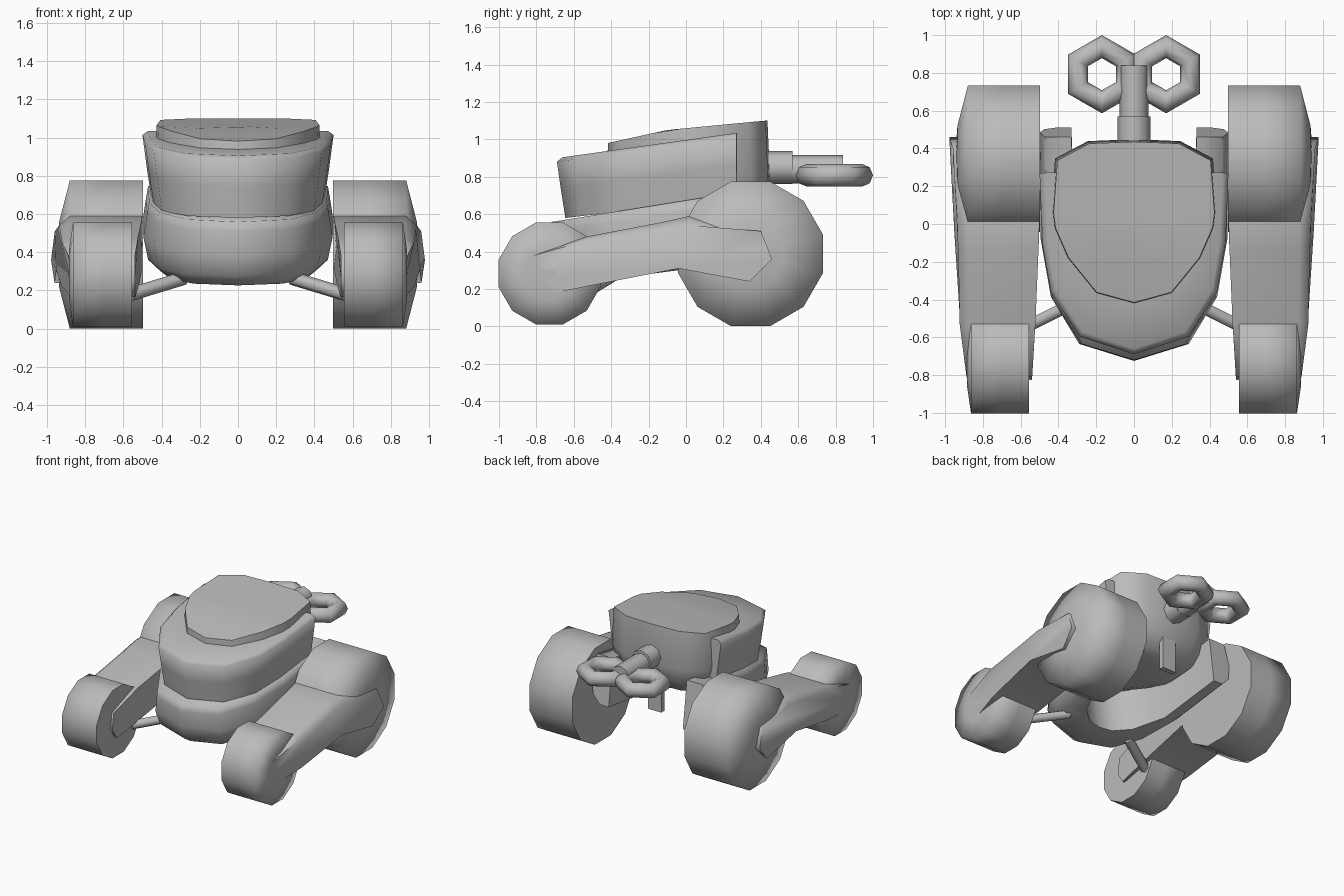
import bpy, bmesh, math
from mathutils import Vector

cube = bpy.data.objects.get("Cube")
if cube:
    bpy.data.objects.remove(cube, do_unlink=True)

grey = bpy.data.materials.new("plain grey")
grey.use_nodes = True
COL = (0.5, 0.5, 0.5, 1.0)
grey.diffuse_color = COL
for node in grey.node_tree.nodes:
    if node.type == 'BSDF_PRINCIPLED':
        node.inputs["Base Color"].default_value = COL


def finish(obj, angle):
    """Material and smooth shading."""
    obj.data.materials.append(grey)
    bpy.ops.object.select_all(action='DESELECT')
    obj.select_set(True)
    bpy.context.view_layer.objects.active = obj
    bpy.ops.object.shade_smooth_by_angle(angle=math.radians(angle))
    return obj


def loft(name, rings, angle=85, closed=True):
    """Join equal-length closed rings with quads and cap both ends."""
    bm = bmesh.new()
    vr = [[bm.verts.new(p) for p in ring] for ring in rings]
    n = len(rings[0])
    for a, b in zip(vr, vr[1:]):
        for i in range(n):
            j = (i + 1) % n
            bm.faces.new((a[i], a[j], b[j], b[i]))
    bm.faces.new(vr[0])
    bm.faces.new(vr[-1])
    bmesh.ops.recalc_face_normals(bm, faces=bm.faces)
    me = bpy.data.meshes.new(name)
    bm.to_mesh(me)
    bm.free()
    obj = bpy.data.objects.new(name, me)
    bpy.context.collection.objects.link(obj)
    return finish(obj, angle)


def interp(x, pts):
    """Piecewise linear lookup."""
    if x <= pts[0][0]:
        return pts[0][1]
    for (x0, y0), (x1, y1) in zip(pts, pts[1:]):
        if x <= x1:
            return y0 + (y1 - y0) * (x - x0) / (x1 - x0)
    return pts[-1][1]


def mirrored(half):
    """Full outline from a +x half that starts on the centre line."""
    return [(-x, y) for x, y in reversed(half[1:])] + list(half)


def horseshoe(name, half, section, bottom, top, shear):
    """Sweep a section (outer offset, inner flag, height) round a U outline."""
    path = [Vector(p) for p in mirrored(half)]
    rings = []
    for i, p in enumerate(path):
        t = path[min(i + 1, len(path) - 1)] - path[max(i - 1, 0)]
        n = Vector((-t.y, t.x)).normalized()
        thick = interp(p.y, [(-0.65, 0.31), (-0.1, 0.17)])
        ring = []
        for off, inner, f in section:
            q = p + n * (thick if inner else off)
            zb, zt = bottom(q.y), top(q.y)
            ring.append((q.x, q.y - shear * f, zb + (zt - zb) * f))
        rings.append(ring)
    return loft(name, rings, 80)


# Upper and lower horseshoe hulls
horseshoe("upper_hull",
          [(0, -0.69), (0.29, -0.595), (0.44, -0.36), (0.485, -0.1), (0.5, 0.27)],
          [(0.045, 0, 0), (0.02, 0, 0.5), (0, 0, 0.94), (0.03, 0, 1), (0, 1, 1), (0, 1, 0)],
          lambda y: 0.58 + 0.12 * (y + 0.64), lambda y: 0.9 + 0.14 * (y + 0.69), 0)
horseshoe("lower_hull",
          [(0, -0.7), (0.29, -0.61), (0.44, -0.36), (0.495, -0.05), (0.5, 0.51)],
          [(0.09, 0, 0), (0.025, 0, 0.17), (0, 0, 0.5), (0.02, 0, 0.85), (0.03, 0, 1),
           (0, 1, 1), (0, 1, 0)],
          lambda y: 0.225 + 0.13 * (y + 0.62), lambda y: 0.56 + 0.16 * (y + 0.66), 0.05)

# Cabin with a sloping lid
half = [(0, -0.42), (0.2, -0.365), (0.35, -0.18), (0.42, -0.02), (0.43, 0.06),
        (0.41, 0.34), (0.24, 0.43), (0, 0.44)]
outline = [(-x, y) for x, y in reversed(half[1:-1])] + half
LID = [(-0.42, 0.98), (-0.1, 1.05), (0.42, 1.1)]
rings = [[(x * s, y * s, z) for x, y in outline]
         for z, s in ((0.54, 0.55), (0.57, 0.75), (0.66, 0.93), (0.8, 1.02))]
rings += [[(x * s, y * s, interp(y * s, LID)) for x, y in outline] for s in (0.99, 0.6, 0.15)]
loft("cabin", rings, 60)


def wheel(name, s, cy, cz, r, profile):
    """Twelve-sided wheel lathed about x; profile is (x, radius factor)."""
    R = r / math.cos(math.pi / 12)
    rings = []
    for x, f in profile:
        rings.append([(s * x, cy + R * f * math.cos(math.radians(15 + 30 * k)),
                       cz + R * f * math.sin(math.radians(15 + 30 * k))) for k in range(12)])
    loft(name, rings)


# Side arm outline: y, z, drop of the outer shoulder
ARM = [(-0.81, 0.38, 0), (-0.825, 0.25, 0), (-0.77, 0.165, 0), (-0.5, 0.22, 0),
       (-0.04, 0.31, 0), (0.34, 0.24, 0), (0.46, 0.36, 0), (0.4, 0.51, 0),
       (0.02, 0.59, 0.05), (-0.14, 0.555, 0.04), (-0.53, 0.48, 0.02)]
OUTER = [(-0.82, 0.885), (-0.48, 0.94), (-0.2, 0.945), (0.46, 0.978)]
INNER = [(-0.82, 0.54), (-0.6, 0.525), (0.0, 0.5)]


def cylinder(name, a, b, r, sides):
    """Straight rod between two points."""
    a, b = Vector(a), Vector(b)
    d = b - a
    bpy.ops.mesh.primitive_cylinder_add(vertices=sides, radius=r, depth=d.length,
                                        location=(a + b) / 2,
                                        rotation=d.to_track_quat('Z', 'Y').to_euler())
    obj = bpy.context.object
    obj.name = name
    return finish(obj, 65)


for s, side in ((1, "left"), (-1, "right")):
    # Wheels with domed outer faces
    wheel("rear_wheel_" + side, s, 0.345, 0.388, 0.387,
          [(0.497, 0.3), (0.497, 1), (0.69, 1), (0.88, 1), (0.935, 0.45), (0.945, 0.1)])
    wheel("front_wheel_" + side, s, -0.73, 0.283, 0.272,
          [(0.555, 0.3), (0.555, 1), (0.7, 1), (0.863, 1), (0.883, 0.5), (0.886, 0.1)])
    # Arm joining the wheels
    mid = lambda y, z: interp(y, OUTER) - 0.15 * max(0, abs(z - 0.36) - 0.04)
    loft("side_arm_" + side, [
        [(s * interp(y, INNER), y, z) for y, z, d in ARM],
        [(s * (mid(y, z) - 0.05), y, z) for y, z, d in ARM],
        [(s * mid(y, z - d), y, z - d) for y, z, d in ARM]], 75)
    # Strut from the hull to the front wheel
    cylinder("strut_" + side, (s * 0.28, -0.4, 0.265), (s * 0.56, -0.54, 0.18), 0.036, 6)
    # Winding key loop
    bpy.ops.mesh.primitive_torus_add(location=(s * 0.17, 0.793, 0.808),
                                     rotation=(0, 0, math.radians(90)),
                                     major_segments=6, minor_segments=8,
                                     major_radius=0.146, minor_radius=0.061)
    bpy.context.object.name = "key_loop_" + side
    finish(bpy.context.object, 65)

# Key shaft, its collar and the tongue below the cabin
cylinder("key_shaft", (0, 0.4, 0.84), (0, 0.84, 0.84), 0.076, 8)
cylinder("key_collar", (0, 0.38, 0.85), (0, 0.57, 0.85), 0.088, 8)
loft("rear_tongue", [[(x, y, z) for x, y in ((-0.06, 0.36), (0.06, 0.36), (0.06, 0.4), (-0.06, 0.4))]
                     for z in (0.39, 0.74)], 40)
